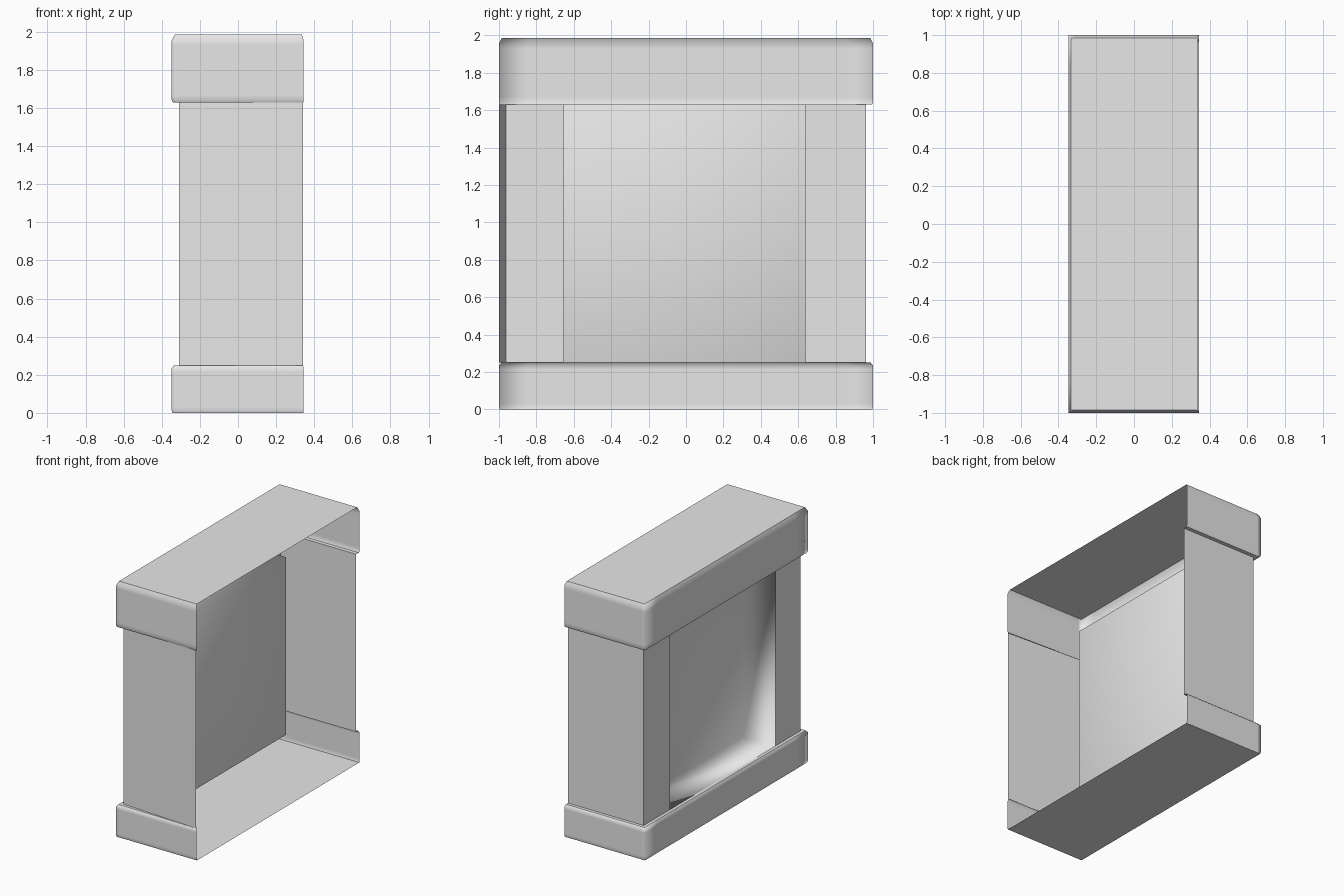
import bpy

if "Cube" in bpy.data.objects:
    bpy.data.objects.remove(bpy.data.objects["Cube"], do_unlink=True)

grey = bpy.data.materials.new("light grey")
grey.use_nodes = True
GREY = (0.8, 0.8, 0.8, 1)
grey.diffuse_color = GREY
grey.node_tree.nodes["Principled BSDF"].inputs["Base Color"].default_value = GREY

BASE_TOP, CAP_BOTTOM, TOP = 0.25, 1.63, 1.985
BODY_INSET = 0.037
NICHE_FRONT, NICHE_BACK = 0.64, -0.655  # y limits of the niche opening
PANEL_X = -0.035


def loop(inset, z, end=0.345, front_y=None):
    """U-shaped outline, open towards +x, with support points by the corners."""
    x, y = -0.348 + inset, 1 - inset
    pts = [(end, -y if front_y is None else front_y), (x + 0.03, -y), (x, -y),
           (x, -y + 0.15), (x, y - 0.15), (x, y), (x + 0.03, y), (end, y)]
    return [(px, py, z) for px, py in pts]


def body_loop(z):
    """Body outline: its front wall flares out to the open edge."""
    return loop(BODY_INSET, z, 0.34, -1)


def make(name, verts, faces, smooth=False):
    mesh = bpy.data.meshes.new(name)
    mesh.from_pydata(verts, [], faces)
    mesh.materials.append(grey)
    for p in mesh.polygons:
        p.use_smooth = smooth
    ob = bpy.data.objects.new(name, mesh)
    bpy.context.collection.objects.link(ob)
    return ob


def loft(name, loops, closed=False, end_cap=False, smooth=False):
    """Join successive outlines with quads."""
    n = len(loops[0])
    verts = [p for lp in loops for p in lp]
    faces = []
    for r in range(len(loops) - 1):
        for i in range(n if closed else n - 1):
            j = (i + 1) % n
            faces.append((r * n + i, r * n + n + i, r * n + n + j, r * n + j))
    if end_cap:
        faces.append(tuple(reversed(range(len(verts) - n, len(verts)))))
    return make(name, verts, faces, smooth)


# Base: floor sheet, walls with a softened top edge, and the ledge to the body
floor = loop(0.004, 0)
make("base_floor", floor, [tuple(range(len(floor)))])
base_lip = loop(0.012, BASE_TOP, 0.34)
loft("base_walls", [floor, loop(0, 0.012), loop(0, 0.03), loop(0, 0.215),
                    loop(0, 0.235), base_lip], smooth=True)
loft("base_ledge", [base_lip, body_loop(BASE_TOP)])

# Cap: ledge, walls with a bevelled top edge, and the roof sheet
cap_lip = loop(0.006, CAP_BOTTOM)
roof = loop(0.015, TOP, 0.335)
loft("cap_ledge", [body_loop(CAP_BOTTOM), cap_lip])
loft("cap_walls", [cap_lip, loop(0, 1.642), loop(0, 1.67), loop(0, 1.93),
                   loop(0, 1.955), roof], smooth=True)
make("cap_roof", roof, [tuple(reversed(range(len(roof))))])

# Body: each side wall turns the corner and ends at the niche opening
low, high = body_loop(BASE_TOP), body_loop(CAP_BOTTOM)
body_x = low[2][0]
for name, ids, edge in (("front_wall", (0, 2), NICHE_BACK), ("back_wall", (5, 7), NICHE_FRONT)):
    rows = []
    for z, lp in ((BASE_TOP, low), (CAP_BOTTOM, high)):
        row = [lp[i] for i in ids]
        row.insert(2 if ids[0] == 0 else 0, (body_x, edge, z))
        rows.append(row)
    loft(name, rows)


# Niche: recessed panel with four softly shaded reveals
def ring(x):
    return [(x, NICHE_BACK, BASE_TOP), (x, NICHE_FRONT, BASE_TOP),
            (x, NICHE_FRONT, CAP_BOTTOM), (x, NICHE_BACK, CAP_BOTTOM)]


niche = loft("niche", [ring(body_x), ring(PANEL_X)], closed=True, end_cap=True, smooth=True)
weighted = niche.modifiers.new("soft normals", 'WEIGHTED_NORMAL')
weighted.mode = 'FACE_AREA'
